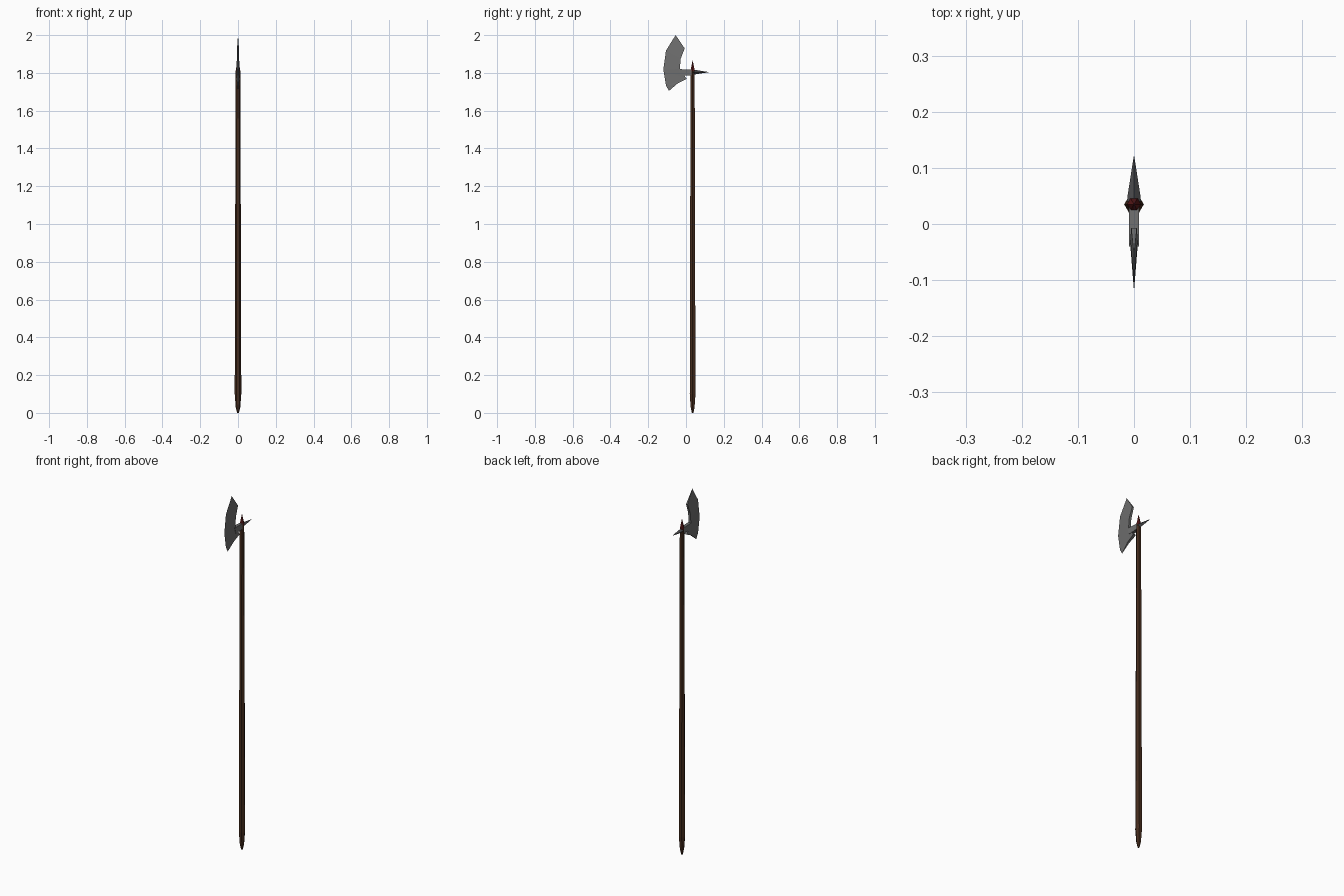
import bpy, bmesh, math

if "Cube" in bpy.data.objects:
    bpy.data.objects.remove(bpy.data.objects["Cube"])

POLE_Y = 0.035


def material(name, rgb):
    m = bpy.data.materials.new(name)
    m.diffuse_color = (*rgb, 1)
    m.use_nodes = True
    m.node_tree.nodes["Principled BSDF"].inputs["Base Color"].default_value = m.diffuse_color
    return m


def finish(name, bm, mat):
    bmesh.ops.remove_doubles(bm, verts=bm.verts, dist=1e-5)
    bmesh.ops.recalc_face_normals(bm, faces=bm.faces)
    me = bpy.data.meshes.new(name)
    bm.to_mesh(me)
    bm.free()
    me.materials.append(mat)
    ob = bpy.data.objects.new(name, me)
    bpy.context.collection.objects.link(ob)
    return ob


def lathe(name, profile, sides, mat, place):
    """Rings of (radius, distance) along an axis; place maps local to world."""
    bm = bmesh.new()
    rings = []
    for r, d in profile:
        rings.append([bm.verts.new(place(r * math.cos(a), r * math.sin(a), d))
                      for a in (2 * math.pi * i / sides for i in range(sides))])
    for low, high in zip(rings, rings[1:]):
        for i in range(sides):
            j = (i + 1) % sides
            bm.faces.new((low[i], low[j], high[j], high[i]))
    bm.faces.new(rings[0])
    bm.faces.new(rings[-1])
    return finish(name, bm, mat)


wood = material("dark_wood", (0.06, 0.025, 0.012))
red = material("dark_red", (0.11, 0.01, 0.01))
iron = material("dark_iron", (0.08, 0.08, 0.085))
steel = material("steel", (0.16, 0.16, 0.16))


def upright(x, y, d):
    return (x, POLE_Y + y, d)


# Tapered six-sided pole
lathe("pole", [(0.005, 0.0), (0.012, 0.03), (0.0175, 0.10), (0.0125, 1.81)],
      6, wood, upright)

# Pointed red cap
lathe("pole_cap", [(0.0125, 1.81), (0.010, 1.825), (0.0008, 1.865)], 6, red, upright)

# Rear spike
lathe("rear_spike", [(0.0125, 0.04), (0.0115, 0.05), (0.0006, 0.12)], 4, iron,
      lambda x, z, d: (x, d, 1.804 + z))

# Axe blade: thick back edge paired with a sharp cutting edge, as (y, z)
back = [(-0.007, 1.93), (-0.028, 1.875), (-0.033, 1.82), (0.004, 1.768), (-0.043, 1.745)]
edge = [(-0.055, 2.0), (-0.106, 1.918), (-0.12, 1.817), (-0.106, 1.733), (-0.09, 1.705)]
half = [0.005, 0.0065, 0.007, 0.008, 0.0055]
bm = bmesh.new()
sharp = [bm.verts.new((0, y, z)) for y, z in edge]
left, right = [[bm.verts.new((s * h, y, z)) for h, (y, z) in zip(half, back)]
               for s in (-1, 1)]
for i in range(4):
    for side in (left, right):
        bm.faces.new((sharp[i], sharp[i + 1], side[i + 1]))
        bm.faces.new((sharp[i], side[i + 1], side[i]))
    bm.faces.new((left[i], left[i + 1], right[i + 1], right[i]))
for i in (0, 4):
    bm.faces.new((left[i], right[i], sharp[i]))
finish("axe_blade", bm, steel)

# Neck joining the blade to the pole
bm = bmesh.new()
outline = [(-0.04, 1.82), (0.035, 1.817), (0.035, 1.787), (0.004, 1.785), (-0.03, 1.785)]
a, b = [[bm.verts.new((x, y, z)) for y, z in outline] for x in (-0.0085, 0.0085)]
bm.faces.new(a)
bm.faces.new(b)
for i in range(5):
    j = (i + 1) % 5
    bm.faces.new((a[i], a[j], b[j], b[i]))
finish("blade_neck", bm, steel)
